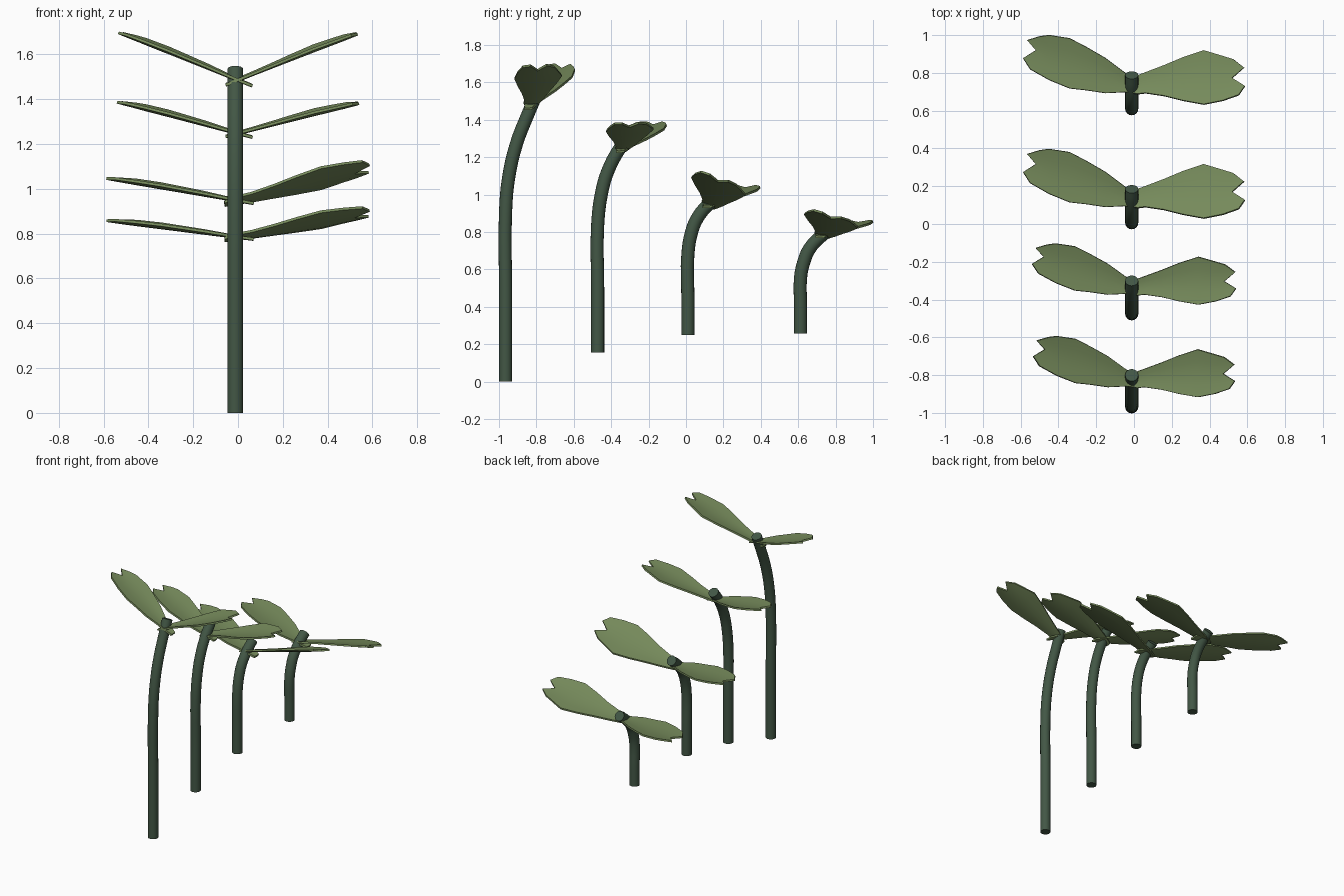
import bpy, bmesh

if "Cube" in bpy.data.objects:
    bpy.data.objects.remove(bpy.data.objects["Cube"])


def material(name, rgb):
    m = bpy.data.materials.new(name)
    m.diffuse_color = (*rgb, 1)
    m.use_nodes = True
    m.node_tree.nodes["Principled BSDF"].inputs["Base Color"].default_value = m.diffuse_color
    return m


STEM = material("stem_green", (0.055, 0.095, 0.06))
LEAF = material("leaf_green", (0.18, 0.255, 0.105))
STEM_X = -0.012


def finish(ob, mat):
    ob.data.materials.append(mat)
    bpy.context.collection.objects.link(ob)
    bpy.ops.object.select_all(action='DESELECT')
    ob.select_set(True)
    bpy.context.view_layer.objects.active = ob
    bpy.ops.object.convert(target='MESH')
    bpy.ops.object.shade_smooth_by_angle(angle=0.6)


# Bent round stalk through (y, z) points
def stem(name, path):
    cu = bpy.data.curves.new(name, 'CURVE')
    cu.dimensions = '3D'
    cu.bevel_depth = 0.035
    cu.bevel_resolution = 6
    cu.use_fill_caps = True
    cu.resolution_u = 4
    sp = cu.splines.new('BEZIER')
    sp.bezier_points.add(len(path) - 1)
    for p, (y, z) in zip(sp.bezier_points, path):
        p.co = (STEM_X, y, z)
        p.handle_left_type = p.handle_right_type = 'AUTO'
    finish(bpy.data.objects.new(name, cu), STEM)


# Leaf outlines: (x, front y, back y) stations, then the notched tip as (x, y)
RIGHT = ([(-.06, .10, .15), (.02, .085, .185), (.06, .09, .20), (.16, .075, .238),
          (.26, .05, .28), (.37, .03, .317), (.47, .05, .287)],
         [(.555, .08), (.587, .127), (.52, .17), (.583, .225), (.525, .27)])
LEFT = ([(.07, .09, .14), (0, .09, .17), (-.05, .095, .20), (-.15, .09, .275),
         (-.25, .105, .333), (-.34, .115, .38), (-.45, .16, .397)],
        [(-.55, .217), (-.587, .275), (-.52, .317), (-.566, .37), (-.50, .39)])


# Thin, slightly cupped leaf with a forked tip
def leaf(name, outline, sx, sy, dy, z0, rise, lean):
    stations, tip = outline
    side = 1 if tip[0][0] > 0 else -1
    rows = [[(x, f + (b - f) * i / 4) for i in range(5)] for x, f, b in stations] + [tip]
    bm = bmesh.new()
    grid = []
    for row in rows:
        half = (row[4][1] - row[0][1]) / 2
        grid.append([])
        for i, (x, y) in enumerate(row):
            cup = 0.12 * half * ((i - 2) / 2) ** 2
            z = z0 + rise * x * side * sx + lean * (y - .13) * sy + cup
            grid[-1].append(bm.verts.new((x * sx, y * sy + dy, z)))
    for a, b in zip(grid, grid[1:]):
        for i in range(4):
            bm.faces.new((a[i], b[i], b[i + 1], a[i + 1]))
    bmesh.ops.recalc_face_normals(bm, faces=bm.faces)
    me = bpy.data.meshes.new(name)
    bm.to_mesh(me)
    bm.free()
    ob = bpy.data.objects.new(name, me)
    mod = ob.modifiers.new("thickness", 'SOLIDIFY')
    mod.thickness = 0.012
    mod.offset = 0
    finish(ob, LEAF)


# Four sprouts: stem path, leaf scale x/y, y shift, leaf base z, (rise, lean) right and left
SPROUTS = [
    ([(-.965, 0), (-.965, .5), (-.965, .9), (-.95, 1.08), (-.907, 1.27), (-.845, 1.43), (-.80, 1.535)],
     .91, .88, -.943, 1.483, (.383, .06), (.38, .06)),
    ([(-.472, .155), (-.472, .5), (-.472, .84), (-.453, 1.0), (-.42, 1.12), (-.352, 1.25), (-.30, 1.315)],
     .92, .88, -.453, 1.245, (.245, .05), (.245, .05)),
    ([(.01, .25), (.01, .45), (.01, .68), (.03, .80), (.064, .88), (.133, .96), (.185, 1.0)],
     1, 1, 0, .945, (.27, -.33), (.16, .03)),
    ([(.613, .257), (.613, .4), (.613, .56), (.63, .64), (.66, .71), (.725, .78), (.788, .825)],
     1, 1, .603, .782, (.20, -.25), (.12, .02)),
]
for n, (path, sx, sy, dy, z0, r, l) in enumerate(SPROUTS, 1):
    stem(f"stem_{n}", path)
    leaf(f"leaf_right_{n}", RIGHT, sx, sy, dy, z0, *r)
    leaf(f"leaf_left_{n}", LEFT, sx, sy, dy, z0, *l)
